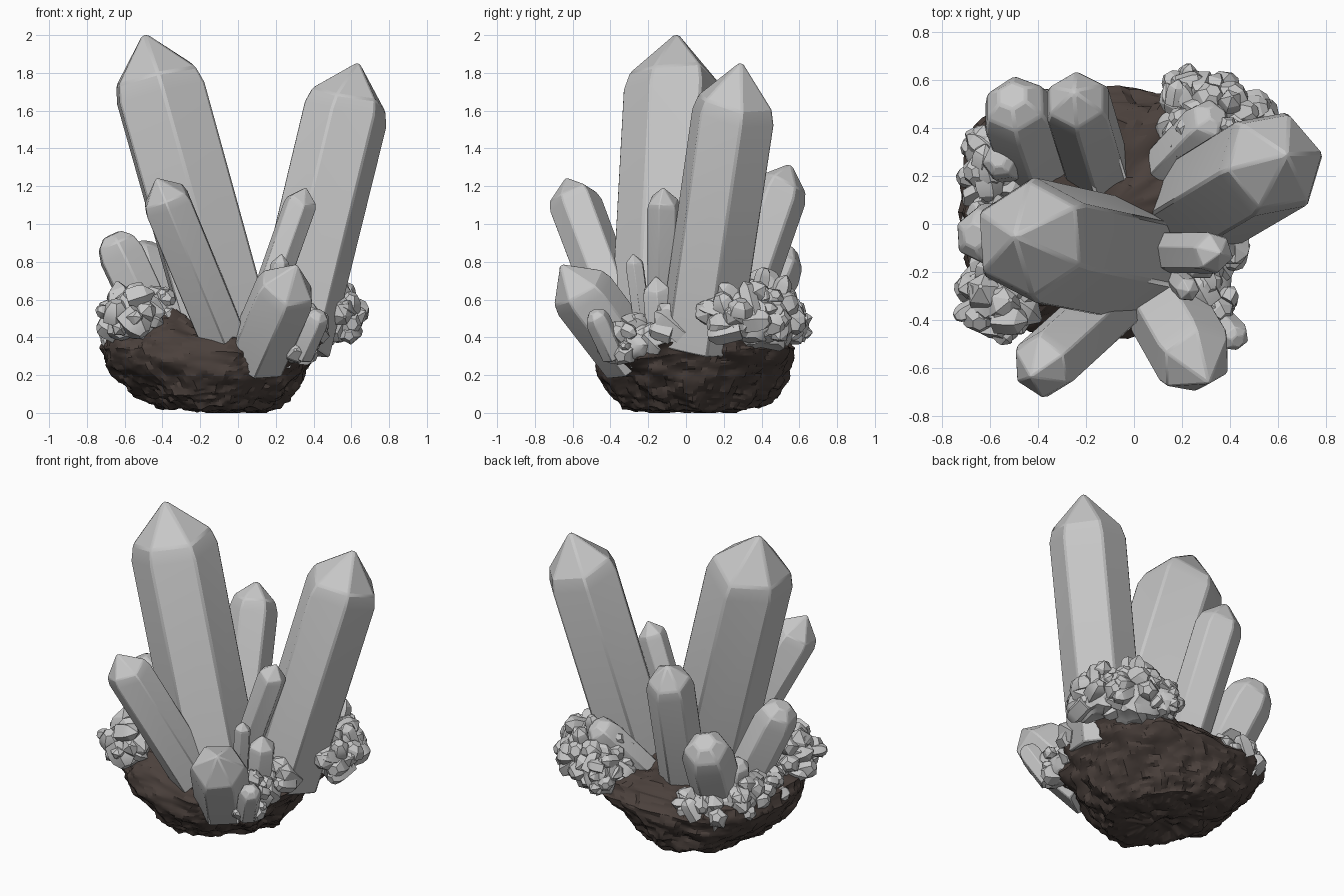
import bpy, bmesh, math, random
from mathutils import Vector, noise

if "Cube" in bpy.data.objects:
    bpy.data.objects.remove(bpy.data.objects["Cube"])

random.seed(7)


def material(name, rgb):
    m = bpy.data.materials.new(name)
    m.diffuse_color = (*rgb, 1)
    m.use_nodes = True
    m.node_tree.nodes["Principled BSDF"].inputs["Base Color"].default_value = m.diffuse_color
    return m


QUARTZ = material("pale grey quartz", (0.57, 0.57, 0.57))
ROCK = material("dark brown rock", (0.070, 0.052, 0.045))

# Tip outlines: (radius factor, distance below the tip in radii)
POINTED = [(1.0, 1.15), (0.9, 0.8), (0.06, 0.0)]
MEDIUM = [(1.0, 1.05), (0.86, 0.6), (0.12, 0.0)]
BLUNT = [(1.0, 1.0), (0.84, 0.45), (0.42, 0.05)]


def add_crystal(bm, base, tip, r, outline=POINTED, phase=15, sides=6):
    """Tapered prism from base to tip, ending in slightly uneven facets."""
    base, tip = Vector(base), Vector(tip)
    length = (tip - base).length
    turn = (tip - base).to_track_quat('Z', 'Y')
    skew = [random.uniform(-0.14, 0.14) for _ in range(sides)]
    rings = []
    levels = [(0.98, 0.0)] + [(f, length - d * r) for f, d in outline]
    for k, (f, h) in enumerate(levels):
        ring = []
        for i in range(sides):
            a = math.radians(phase) + 2 * math.pi * i / sides
            dz = skew[i] * r if 0 < k < len(levels) - 1 else 0
            p = Vector((math.cos(a) * f * r, math.sin(a) * f * r, h + dz))
            ring.append(bm.verts.new(base + turn @ p))
        rings.append(ring)
    for lo, hi in zip(rings, rings[1:]):
        for i in range(sides):
            j = (i + 1) % sides
            bm.faces.new((lo[i], lo[j], hi[j], hi[i]))
    bm.faces.new(rings[0][::-1])
    bm.faces.new(rings[-1])


def finish(bm, name, mat, angle, bevel=0):
    bmesh.ops.recalc_face_normals(bm, faces=bm.faces)
    mesh = bpy.data.meshes.new(name)
    bm.to_mesh(mesh)
    bm.free()
    ob = bpy.data.objects.new(name, mesh)
    bpy.context.collection.objects.link(ob)
    mesh.materials.append(mat)
    bpy.ops.object.select_all(action='DESELECT')
    ob.select_set(True)
    bpy.context.view_layer.objects.active = ob
    bpy.ops.object.shade_smooth_by_angle(angle=math.radians(angle))
    if bevel:
        mod = ob.modifiers.new("worn edges", 'BEVEL')
        mod.width = bevel
        mod.segments = 1
        mod.angle_limit = math.radians(25)
    return ob


# Single crystals: name, base, tip, radius, outline, phase
CRYSTALS = [
    ("tall_left_crystal", (-0.02, -0.15, 0.3), (-0.495, -0.05, 2.0), 0.267, POINTED, 15),
    ("tall_right_crystal", (0.27, 0.07, 0.35), (0.635, 0.29, 1.85), 0.232, POINTED, 10),
    ("front_left_crystal", (-0.06, -0.30, 0.35), (-0.43, -0.635, 1.24), 0.142, POINTED, 20),
    ("front_small_crystal", (0.08, -0.12, 0.4), (0.36, -0.12, 1.19), 0.09, POINTED, 15),
    ("front_right_crystal", (0.09, -0.28, 0.28), (0.31, -0.66, 0.78), 0.175, POINTED, 5),
    ("back_crystal", (-0.15, 0.22, 0.35), (-0.25, 0.55, 1.31), 0.148, MEDIUM, 15),
    ("back_left_crystal", (-0.40, 0.22, 0.35), (-0.51, 0.54, 0.89), 0.16, BLUNT, 15),
    ("left_crystal", (-0.39, -0.02, 0.35), (-0.67, -0.05, 0.95), 0.133, BLUNT, 0),
    ("back_right_crystal", (0.12, 0.22, 0.38), (0.35, 0.46, 0.74), 0.11, BLUNT, 15),
    ("front_needle", (0.17, -0.22, 0.4), (0.23, -0.28, 0.84), 0.052, POINTED, 10),
    ("right_needle", (0.24, -0.13, 0.35), (0.29, -0.16, 0.72), 0.085, POINTED, 0),
    ("corner_crystal", (0.33, -0.38, 0.3), (0.435, -0.49, 0.54), 0.07, BLUNT, 0),
    ("left_stub_crystal", (-0.5, 0.24, 0.4), (-0.57, 0.27, 0.68), 0.085, BLUNT, 0),
]
for name, base, tip, r, outline, phase in CRYSTALS:
    bm = bmesh.new()
    add_crystal(bm, base, tip, r, outline, phase)
    finish(bm, name, QUARTZ, 18, r * 0.06)


def druse(name, centre, radii, count, size):
    """Lumpy crust: an ellipsoid core covered with stubby outward crystals."""
    centre, radii = Vector(centre), Vector(radii)
    bm = bmesh.new()
    core = bmesh.ops.create_icosphere(bm, subdivisions=3, radius=1)["verts"]
    for v in core:
        v.co.z = max(v.co.z, -0.75)
        v.co = centre + v.co * radii * (0.72 + 0.2 * noise.noise(v.co * 2 + centre))
    for i in range(count):
        z = 1 - 1.5 * (i + 0.5) / count
        a = i * 2.39996 + random.uniform(-0.4, 0.4)
        s = math.sqrt(1 - z * z)
        d = Vector((s * math.cos(a), s * math.sin(a), z))
        tip = centre + d * radii * random.uniform(0.88, 1.1)
        lean = Vector([random.uniform(-.07, .07) for _ in range(3)])
        add_crystal(bm, centre + d * radii * 0.25 + lean, tip,
                    size * random.uniform(0.55, 1.25),
                    random.choice((MEDIUM, BLUNT, BLUNT)),
                    random.uniform(0, 60), random.choice((5, 6)))
    finish(bm, name, QUARTZ, 25)


# Crusts of small crystals
druse("front_left_druse", (-0.56, -0.30, 0.50), (0.20, 0.19, 0.20), 24, 0.072)
druse("front_left_inner_druse", (-0.43, -0.22, 0.55), (0.12, 0.13, 0.13), 12, 0.06)
druse("back_left_druse", (-0.57, 0.27, 0.43), (0.17, 0.20, 0.16), 20, 0.06)
druse("left_edge_druse", (-0.58, 0.04, 0.42), (0.14, 0.17, 0.10), 14, 0.06)
druse("back_left_edge_druse", (-0.42, 0.43, 0.40), (0.20, 0.13, 0.11), 14, 0.06)
druse("back_right_druse", (0.34, 0.42, 0.49), (0.25, 0.21, 0.26), 32, 0.072)
druse("back_edge_druse", (0.23, 0.55, 0.46), (0.12, 0.13, 0.16), 14, 0.055)
druse("right_druse", (0.53, 0.29, 0.50), (0.14, 0.24, 0.21), 24, 0.065)
druse("right_edge_druse", (0.36, -0.02, 0.43), (0.11, 0.20, 0.18), 18, 0.06)
druse("front_right_druse", (0.29, -0.27, 0.36), (0.15, 0.20, 0.16), 20, 0.06)

# Rock base: rings, diamond-like below and squarish above
# (z, x min, x max, y min, y max, corner exponent)
RINGS = [
    (0.03, -0.13, -0.12, 0.04, 0.05, 1.2), (0.02, -0.40, 0.15, -0.36, 0.42, 1.2),
    (0.09, -0.55, 0.24, -0.43, 0.50, 1.1), (0.23, -0.68, 0.36, -0.46, 0.55, 0.9),
    (0.34, -0.73, 0.46, -0.46, 0.56, 0.72), (0.42, -0.71, 0.49, -0.42, 0.51, 0.62),
    (0.46, -0.52, 0.35, -0.30, 0.42, 0.7), (0.50, -0.13, -0.12, 0.04, 0.05, 1.0),
]
STEPS, SEG = 9, 120
rows = []
for lo, hi in zip(RINGS, RINGS[1:]):
    for s in range(STEPS):
        t = s / STEPS
        rows.append([a + (b - a) * t for a, b in zip(lo, hi)])
rows.append(RINGS[-1])


def power(c, e):
    return math.copysign(abs(c) ** e, c)


bm = bmesh.new()
grid = []
for z, x0, x1, y0, y1, e in rows:
    ring = []
    for i in range(SEG):
        a = 2 * math.pi * i / SEG
        p = Vector(((x0 + x1) / 2 + (x1 - x0) / 2 * power(math.cos(a), e),
                    (y0 + y1) / 2 + (y1 - y0) / 2 * power(math.sin(a), e), z))
        high = max(0, (z - 0.2) / 0.28)
        # the front right corner is cut back and dips
        corner = max(0, math.cos(a + math.pi / 4)) ** 4
        p.z -= 0.12 * high * corner * min(1, x1 - x0)
        p.x -= 0.06 * high * corner * (x1 - x0)
        p.y += 0.06 * high * corner * (y1 - y0)
        # the top rises at the front left
        p.z += 0.10 * high * math.exp(-((p.x + 0.36) ** 2 + (p.y + 0.30) ** 2) / 0.012)
        # rough broken surface
        q = p + Vector((3.1, 1.7, 5.3))
        rough = sum(noise.noise(q * f) * amp
                    for f, amp in ((4, 0.045), (11, 0.03), (27, 0.016)))
        out = Vector((p.x + 0.12, p.y - 0.05, (p.z - 0.28) * 1.4)).normalized()
        p += out * rough
        p.z = max(p.z, 0.0)
        ring.append(bm.verts.new(p))
    grid.append(ring)
for lo, hi in zip(grid, grid[1:]):
    for i in range(SEG):
        j = (i + 1) % SEG
        bm.faces.new((lo[i], lo[j], hi[j], hi[i]))
bm.faces.new(grid[0][::-1])
bm.faces.new(grid[-1])
finish(bm, "rock_base", ROCK, 20)
